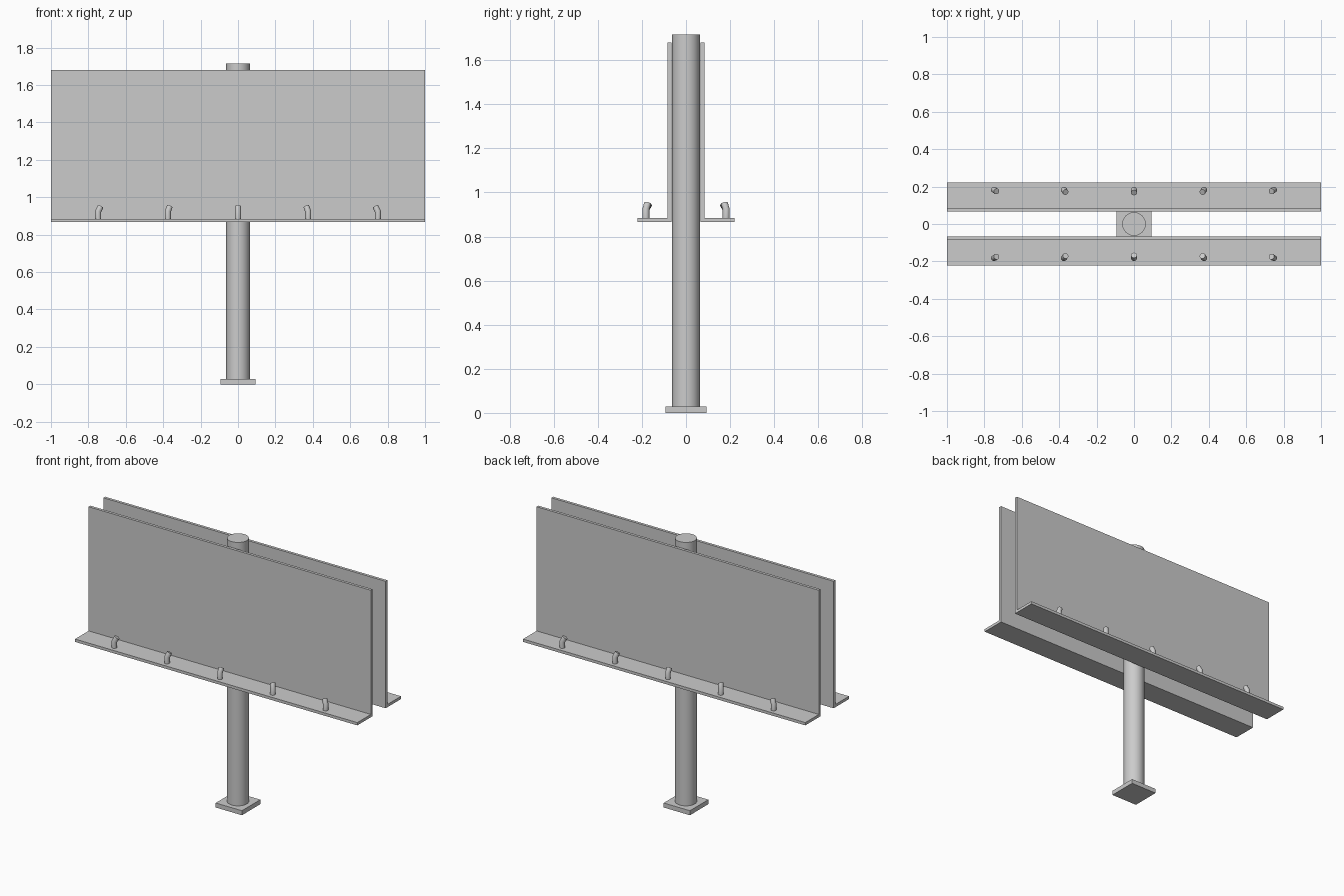
import bpy, bmesh
from math import radians, sin, cos, tan, pi
from mathutils import Matrix

if "Cube" in bpy.data.objects:
    bpy.data.objects.remove(bpy.data.objects["Cube"])

def make_object(name, bm, smooth=False):
    bmesh.ops.recalc_face_normals(bm, faces=bm.faces[:])
    mesh = bpy.data.meshes.new(name)
    bm.to_mesh(mesh)
    bm.free()
    ob = bpy.data.objects.new(name, mesh)
    bpy.context.collection.objects.link(ob)
    if smooth:
        bpy.ops.object.select_all(action='DESELECT')
        ob.select_set(True)
        bpy.context.view_layer.objects.active = ob
        bpy.ops.object.shade_smooth_by_angle(angle=radians(35))
    return ob

def loft(rings):
    """Capped skin through rings of points."""
    bm = bmesh.new()
    loops = [[bm.verts.new(p) for p in ring] for ring in rings]
    n = len(loops[0])
    for a, b in zip(loops, loops[1:]):
        for i in range(n):
            j = (i + 1) % n
            bm.faces.new((a[i], a[j], b[j], b[i]))
    bm.faces.new(loops[0][::-1])
    bm.faces.new(loops[-1])
    return bm

def circle(r, z, n):
    return [(r * cos(2 * pi * i / n), r * sin(2 * pi * i / n), z) for i in range(n)]

def square(r, z):
    return [(-r, -r, z), (r, -r, z), (r, r, z), (-r, r, z)]

# base plate and pole
make_object("base_plate", loft([square(0.093, 0), square(0.093, 0.029)]))
make_object("pole", loft([circle(0.063, 0.029, 32), circle(0.063, 1.716, 32)]), True)

# L-shaped board and walkway section (y, z), front side
PROFILE = [(-0.066, 0.867), (-0.066, 1.68), (-0.084, 1.68),
           (-0.084, 0.885), (-0.221, 0.885), (-0.221, 0.867)]

def lamp_mesh(yaw):
    """Upright stub with a mitred bend leaning 30 degrees towards +y."""
    r, n, bend, length, tilt = 0.016, 16, 0.04, 0.03, radians(30)
    unit = circle(r, 0, n)
    low = unit
    # mitre plane drops on the leaning side
    mid = [(x, y, bend - y * tan(tilt / 2)) for x, y, _ in unit]
    top = [(x, y * cos(tilt) + length * sin(tilt),
            bend + length * cos(tilt) - y * sin(tilt)) for x, y, _ in unit]
    bm = loft([low, mid, top])
    bmesh.ops.rotate(bm, verts=bm.verts[:], matrix=Matrix.Rotation(yaw, 3, 'Z'))
    return bm

# the two sides are the same assembly turned half round
LAMPS = [(-0.748, -60), (-0.375, -40), (0, 0), (0.375, 40), (0.748, 60)]
for side, turn in (("front", 0), ("back", pi)):
    spin = Matrix.Rotation(turn, 4, 'Z')
    board = make_object(side + "_board_with_walkway",
                        loft([[(x, y, z) for y, z in PROFILE] for x in (-1, 1)]))
    board.matrix_world = spin
    for i, (x, yaw) in enumerate(LAMPS):
        lamp = make_object(f"{side}_lamp_{i + 1}", lamp_mesh(radians(yaw)), True)
        lamp.matrix_world = spin @ Matrix.Translation((x, -0.182, 0.884))
